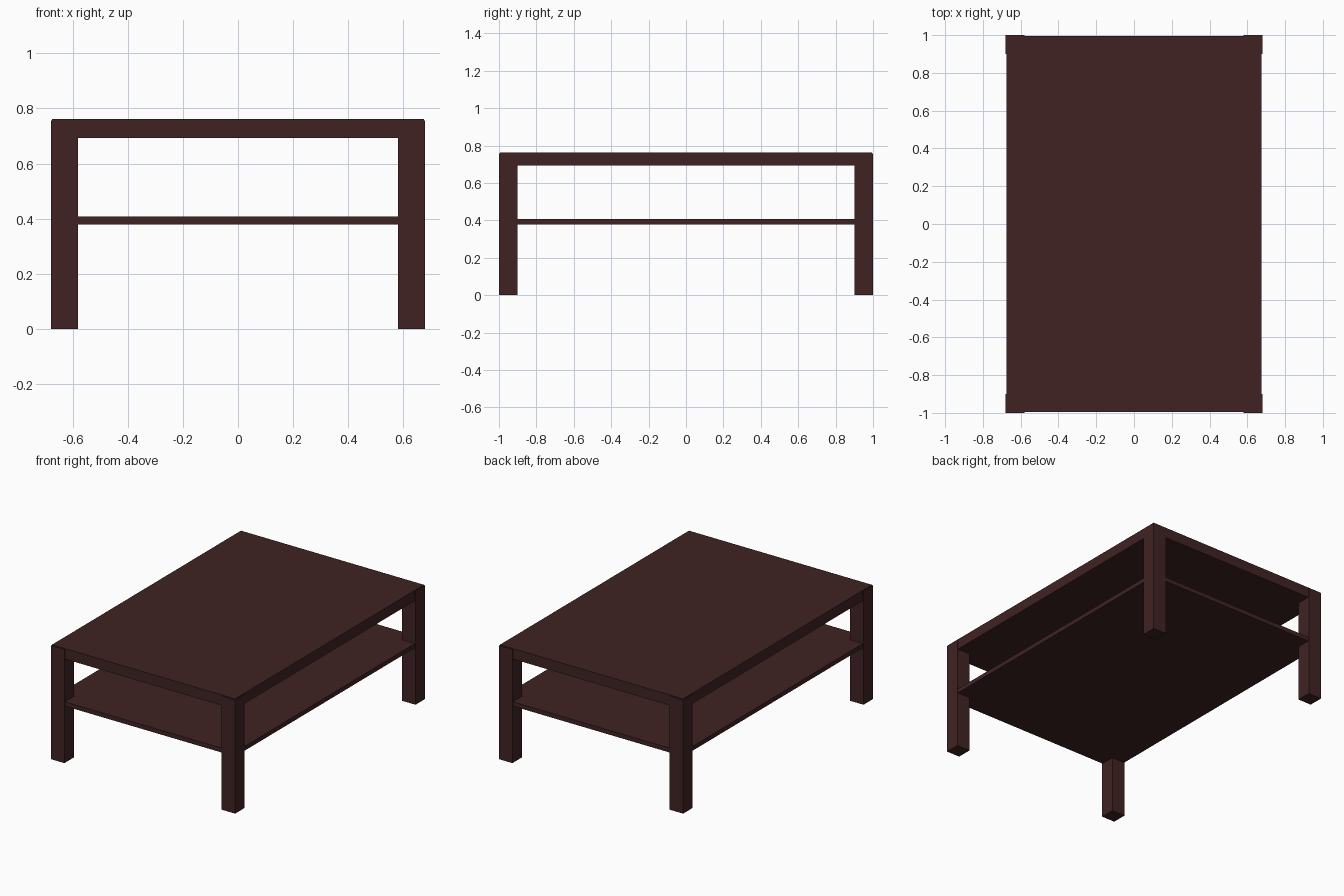
import bpy

if "Cube" in bpy.data.objects:
    bpy.data.objects.remove(bpy.data.objects["Cube"])

# Single dark wood colour
wood = bpy.data.materials.new("dark brown wood")
wood.diffuse_color = (0.052, 0.0165, 0.0165, 1.0)
wood.use_nodes = True
wood.node_tree.nodes["Principled BSDF"].inputs["Base Color"].default_value = wood.diffuse_color


def box(name, x, y, z):
    """Axis-aligned box from (min, max) pairs."""
    bpy.ops.mesh.primitive_cube_add(size=1)
    ob = bpy.context.object
    ob.name = name
    for v in ob.data.vertices:
        v.co = [lo if c < 0 else hi for c, (lo, hi) in zip(v.co, (x, y, z))]
    ob.data.materials.append(wood)
    return ob


# Thick table top and thin lower shelf, both set just inside the legs' outer faces
box("table_top", (-0.675, 0.675), (-0.995, 0.995), (0.692, 0.762))
box("lower_shelf", (-0.675, 0.675), (-0.995, 0.995), (0.378, 0.407))

# Four square legs
for sx, side in ((-1, "left"), (1, "right")):
    for sy, end in ((-1, "front"), (1, "back")):
        box(f"{end}_{side}_leg",
            sorted((sx * 0.58, sx * 0.679)),
            sorted((sy * 0.90, sy * 1.0)),
            (0.0, 0.757))
